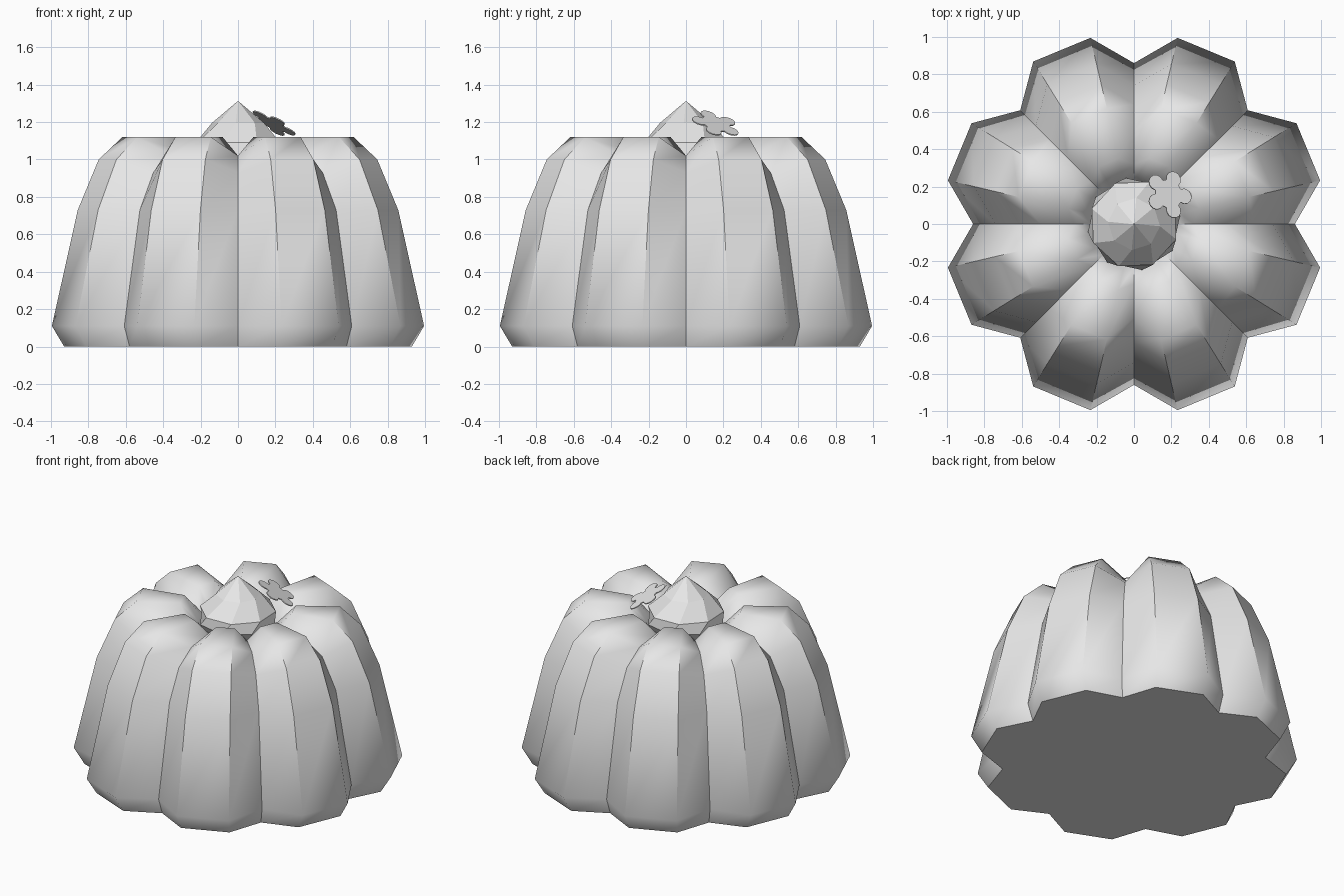
import bpy, bmesh, math
from mathutils import Vector, Matrix

cube = bpy.data.objects.get("Cube")
if cube:
    bpy.data.objects.remove(cube)

grey = bpy.data.materials.new("plain grey")
grey.use_nodes = True
grey.diffuse_color = (0.8, 0.8, 0.8, 1)
grey.node_tree.nodes["Principled BSDF"].inputs["Base Color"].default_value = (0.8, 0.8, 0.8, 1)


def finish(bm, name, smooth=None, inward=False):
    bmesh.ops.recalc_face_normals(bm, faces=bm.faces)
    if inward:
        bmesh.ops.reverse_faces(bm, faces=bm.faces)
    mesh = bpy.data.meshes.new(name)
    bm.to_mesh(mesh)
    bm.free()
    mesh.materials.append(grey)
    ob = bpy.data.objects.new(name, mesh)
    bpy.context.collection.objects.link(ob)
    if smooth:
        bpy.ops.object.select_all(action="DESELECT")
        ob.select_set(True)
        bpy.context.view_layer.objects.active = ob
        bpy.ops.object.shade_smooth_by_angle(angle=math.radians(smooth))
    return ob


def loft(bm, rings):
    """Bridge rings of points and cap both ends."""
    rows = [[bm.verts.new(p) for p in ring] for ring in rings]
    for a, b in zip(rows, rows[1:]):
        for i in range(len(a)):
            j = (i + 1) % len(a)
            bm.faces.new((a[i], a[j], b[j], b[i]))
    bm.faces.new(rows[0])
    bm.faces.new(rows[-1])


# Fluted cake: lobe radius, lobe height, groove radius, groove height
PROFILE = [(0.955, 0, 0.82, 0), (1.022, 0.11, 0.86, 0.11), (0.88, 0.73, 0.742, 0.73),
           (0.765, 1.0, 0.64, 0.93), (0.635, 1.12, 0.5, 1.02), (0.36, 1.12, 0.32, 1.02),
           (0.25, 1.0, 0.23, 0.96), (0.2, 0.85, 0.18, 0.85)]


def fluted_ring(lr, lz, gr, gz, inset):
    ring = []
    for k in range(8):
        for off, r, z in ((0, gr, gz), (13.2, lr, lz), (31.8, lr, lz)):
            a = math.radians(45 * k + off)
            r -= inset if r > 0.4 else 0
            ring.append((r * math.cos(a), r * math.sin(a), z - (inset * 0.2 if z > 0.9 else 0)))
    return ring


for name, inset, inward in (("cake_body", 0.03, False), ("cake_outline_shell", 0, True)):
    bm = bmesh.new()
    loft(bm, [fluted_ring(*row, inset) for row in PROFILE])
    finish(bm, name, 50, inward)

# Faceted cream dollop with a pointed tip
bm = bmesh.new()
rings = []
for r, z, turn in ((0.16, 0.86, 0), (0.25, 1.02, 10), (0.24, 1.09, 25), (0.14, 1.195, 40), (0.004, 1.31, 60)):
    angles = [math.radians(45 * k + turn) for k in range(8)]
    rings.append([(r * math.cos(a), r * math.sin(a), z) for a in angles])
loft(bm, rings)
finish(bm, "cream_dollop")

# Thin five-petal flower leaning on the dollop
bm = bmesh.new()
outline = []
for k in range(5):
    mid = math.radians(72 * k - 4)
    for t in range(-4, 5):
        a = math.radians(t * 30)
        p = Vector((0.092 + 0.043 * math.cos(a), 0.043 * math.sin(a), 0))
        outline.append(Matrix.Rotation(mid, 3, "Z") @ p)
tilt = Vector((0, 0, 1)).rotation_difference(Vector((0.5, 0.33, 1)))
centre = Vector((0.185, 0.16, 1.19))
loft(bm, [[centre + tilt @ (p + Vector((0, 0, h))) for p in outline] for h in (-0.003, 0.003)])
finish(bm, "flower")
